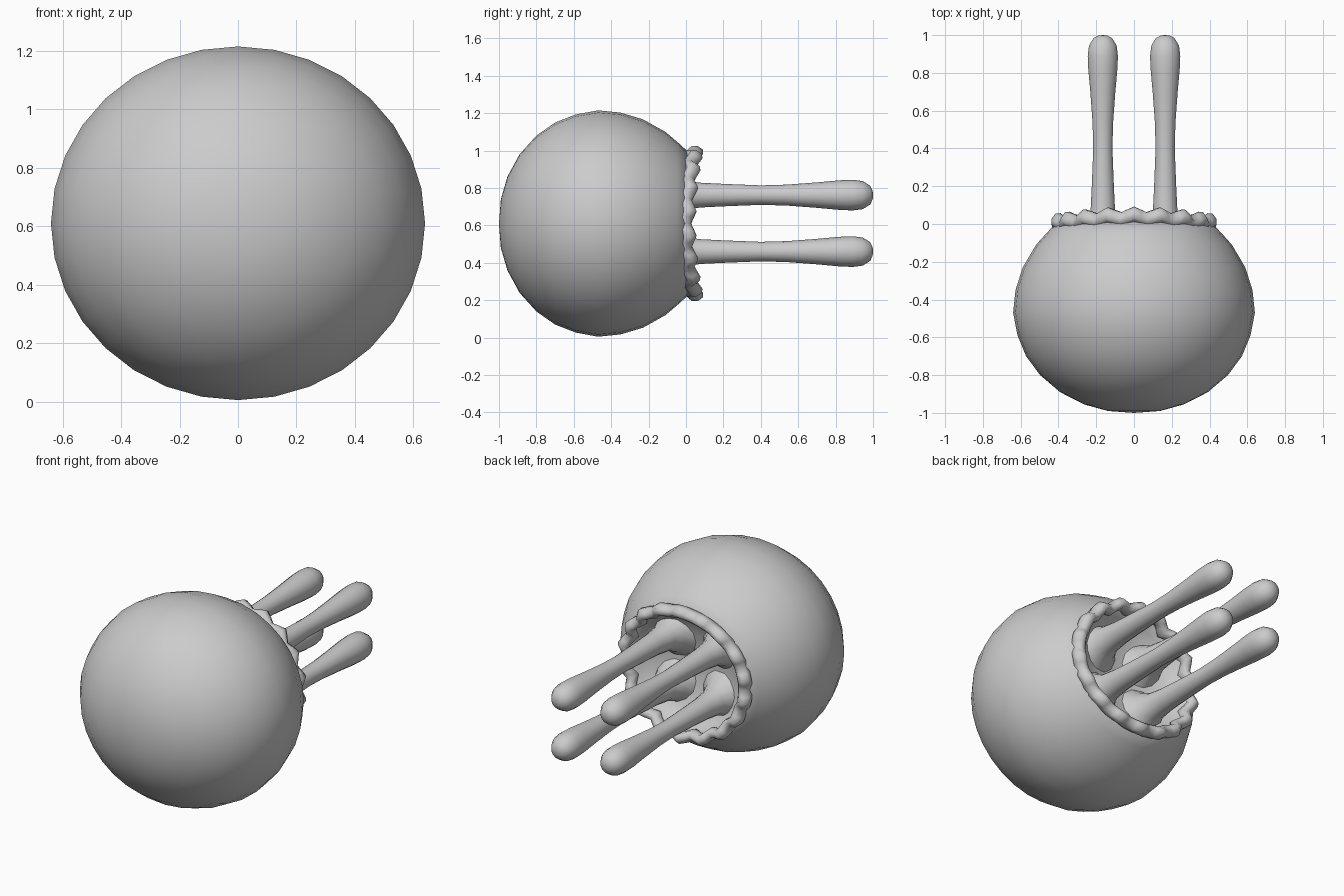
import bpy, bmesh
from math import sin, cos, pi

if "Cube" in bpy.data.objects:
    bpy.data.objects.remove(bpy.data.objects["Cube"])

CZ = 0.61  # height of the body axis


def lathe(name, profile, segs, sx=1.0, cx=0.0, cz=CZ, closed=False, warp=None):
    """Spin (radius, y) points around an axis parallel to y."""
    bm = bmesh.new()
    rings = []
    for r, y in profile:
        if r == 0:
            rings.append([bm.verts.new((cx, y, cz))] * segs)
            continue
        ring = []
        for i in range(segs):
            a = 2 * pi * i / segs
            dr, dy = warp(a) if warp else (0, 0)
            ring.append(bm.verts.new((cx + (r + dr) * sx * sin(a), y + dy,
                                      cz + (r + dr) * cos(a))))
        rings.append(ring)
    pairs = list(zip(rings, rings[1:]))
    if closed:
        pairs.append((rings[-1], rings[0]))
    for p, q in pairs:
        for i in range(segs):
            j = (i + 1) % segs
            quad = list(dict.fromkeys((p[i], p[j], q[j], q[i])))
            bm.faces.new(quad)
    bmesh.ops.recalc_face_normals(bm, faces=bm.faces)
    for f in bm.faces:
        f.smooth = True
    mesh = bpy.data.meshes.new(name)
    bm.to_mesh(mesh)
    bm.free()
    ob = bpy.data.objects.new(name, mesh)
    bpy.context.collection.objects.link(ob)
    return ob


# Round bell with a shallow hollow on its open side
bell = [(0, -1.0), (0.13, -0.99), (0.25, -0.955), (0.37, -0.89), (0.47, -0.80),
        (0.54, -0.70), (0.583, -0.59), (0.605, -0.47), (0.593, -0.35),
        (0.557, -0.23), (0.49, -0.11), (0.435, -0.045), (0.385, 0.01),
        (0.355, 0.01), (0.335, -0.04), (0.28, -0.085), (0.18, -0.12),
        (0.08, -0.14), (0, -0.145)]
lathe("bell", bell, 32, sx=1.058)


# Wavy ruffle around the opening
def ruffle(a):
    w = cos(18 * a)
    return 0.010 * w, 0.018 * cos(2 * a) + 0.014 * w


lip = [(0.375, -0.02), (0.405, 0.0), (0.405, 0.03), (0.385, 0.058),
       (0.36, 0.06), (0.342, 0.04), (0.342, 0.005), (0.355, -0.02)]
lathe("rim_ruffle", lip, 72, sx=1.07, closed=True, warp=ruffle)

# Four club-ended tentacles with flared roots
tentacle = [(0.15, -0.14), (0.105, -0.085), (0.078, -0.02), (0.066, 0.08),
            (0.06, 0.2), (0.052, 0.4), (0.056, 0.54), (0.068, 0.7),
            (0.079, 0.82), (0.082, 0.89), (0.075, 0.945), (0.05, 0.985),
            (0.022, 0.998), (0, 1.0)]
for side, x in (("left", -0.165), ("right", 0.165)):
    for level, z in (("lower", 0.46), ("upper", 0.762)):
        lathe(f"tentacle_{level}_{side}", tentacle, 14, cx=x, cz=z)
